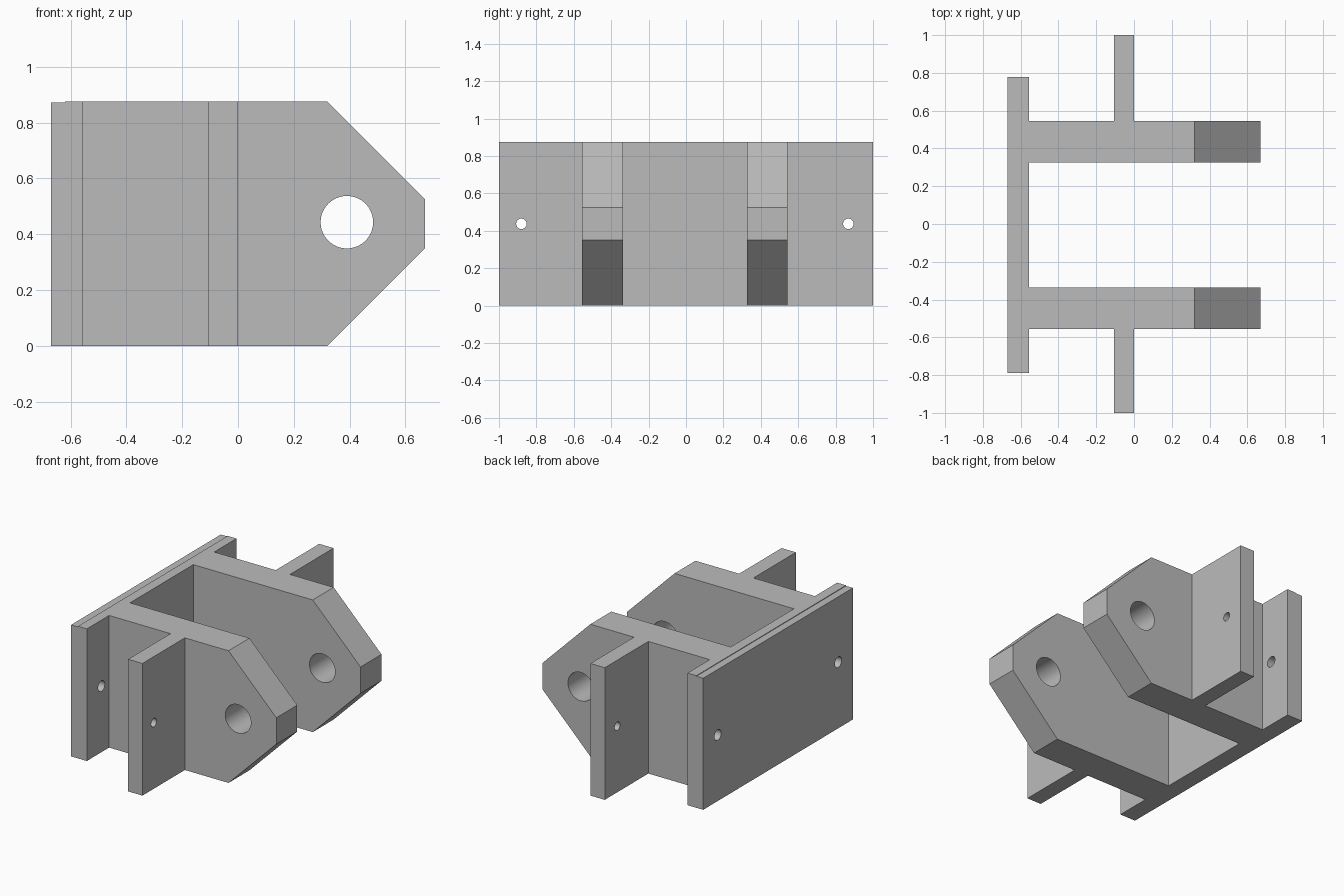
import bpy
import bmesh
from math import radians
from mathutils import Vector, Matrix

cube = bpy.data.objects.get("Cube")
if cube:
    bpy.data.objects.remove(cube, do_unlink=True)

HEIGHT = 0.875
MID_Z = HEIGHT / 2
MID_Y = -0.006                       # centre line of the clevis
PLATE_BACK, PLATE_FRONT = -0.67, -0.555
WING_BACK, WING_FRONT = -0.105, 0.0
NOSE, CHAMFER = 0.67, 0.35

grey = bpy.data.materials.new("steel_grey")
grey.use_nodes = True
grey.diffuse_color = (0.5, 0.5, 0.5, 1)
grey.node_tree.nodes["Principled BSDF"].inputs["Base Color"].default_value = (0.5, 0.5, 0.5, 1)


def make_object(name, bm):
    bmesh.ops.recalc_face_normals(bm, faces=bm.faces)
    mesh = bpy.data.meshes.new(name)
    bm.to_mesh(mesh)
    bm.free()
    mesh.materials.append(grey)
    obj = bpy.data.objects.new(name, mesh)
    bpy.context.collection.objects.link(obj)
    return obj


def half_plan(s):
    """Half of the plan outline, from the back plate round to the inner cheek."""
    def y(v):
        return MID_Y + s * v
    return [(PLATE_BACK, y(0.783)), (PLATE_FRONT, y(0.783)), (PLATE_FRONT, y(0.55)),
            (WING_BACK, y(0.55)), (WING_BACK, s), (WING_FRONT, s), (WING_FRONT, y(0.55)),
            (NOSE, y(0.55)), (NOSE, y(0.331)), (PLATE_FRONT, y(0.331))]


# Body: plate, cheeks and wings extruded from one plan outline
bm = bmesh.new()
outline = half_plan(-1) + half_plan(1)[::-1]
base = bm.faces.new([bm.verts.new((x, y, 0)) for x, y in outline])
top = bmesh.ops.extrude_face_region(bm, geom=[base], use_keep_orig=True)
bmesh.ops.translate(bm, vec=(0, 0, HEIGHT),
                    verts=[v for v in top["geom"] if isinstance(v, bmesh.types.BMVert)])

# Chamfer the cheek noses above and below
for z, direction in ((HEIGHT, 1), (0, -1)):
    bmesh.ops.bisect_plane(bm, geom=bm.verts[:] + bm.edges[:] + bm.faces[:], dist=1e-5,
                           plane_co=Vector((NOSE - CHAMFER, 0, z)),
                           plane_no=Vector((1, 0, direction)), clear_outer=True)
    bmesh.ops.holes_fill(bm, edges=[e for e in bm.edges if e.is_boundary], sides=0)
body = make_object("clevis_bracket", bm)


def cut(cutter):
    mod = body.modifiers.new("cut", 'BOOLEAN')
    mod.operation = 'DIFFERENCE'
    mod.solver = 'EXACT'
    mod.object = cutter
    cutter.hide_render = True
    bpy.context.view_layer.objects.active = body
    bpy.ops.object.modifier_apply(modifier=mod.name)
    bpy.data.objects.remove(cutter, do_unlink=True)


def drill(centre, axis, radius, length, segments):
    bm = bmesh.new()
    turn = Matrix.Rotation(radians(90), 4, 'Y' if axis == 'X' else 'X')
    bmesh.ops.create_cone(bm, cap_ends=True, segments=segments, radius1=radius,
                          radius2=radius, depth=length,
                          matrix=Matrix.Translation(centre) @ turn)
    cut(make_object("hole_cutter", bm))


# Pin hole through both cheeks
drill((0.39, 0, 0.443), 'Y', 0.094, 3, 64)
# Bolt holes through the wings and the back plate
for s in (-1, 1):
    drill((-0.05, MID_Y + s * 0.874, MID_Z), 'X', 0.028, 0.3, 32)
    drill((-0.61, MID_Y + s * 0.63, MID_Z), 'X', 0.035, 0.3, 32)

# Shallow step along the rear top edge of the plate
bm = bmesh.new()
bmesh.ops.create_cube(bm, size=1, matrix=Matrix.Translation((-0.72, 0, HEIGHT + 0.046))
                      @ Matrix.Diagonal((0.2, 3, 0.1, 1)))
cut(make_object("step_cutter", bm))

# Smooth bores with sharp edges
bpy.ops.object.select_all(action='DESELECT')
body.select_set(True)
bpy.context.view_layer.objects.active = body
bpy.ops.object.shade_smooth_by_angle(angle=radians(30))
